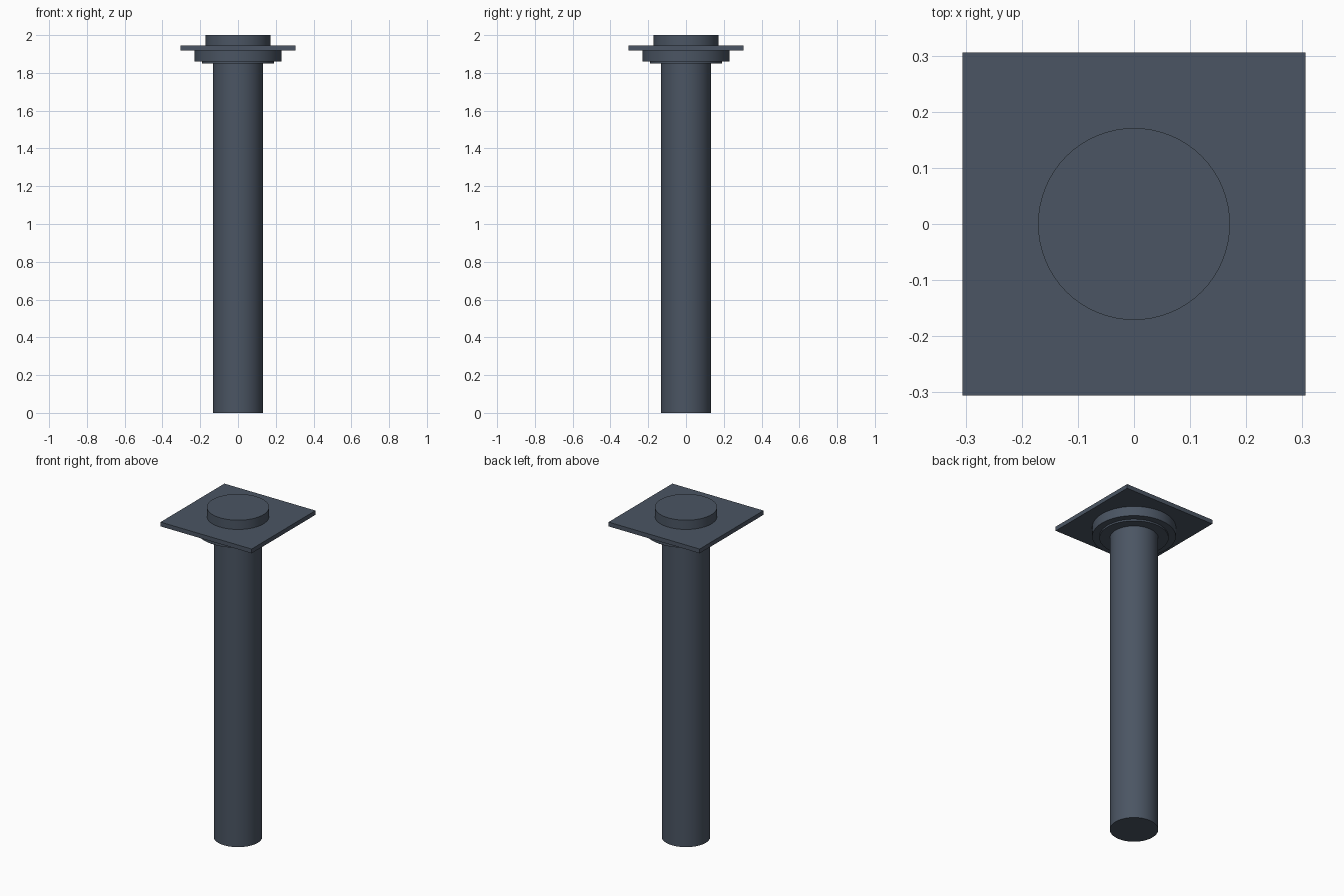
import bpy
import math

if "Cube" in bpy.data.objects:
    bpy.data.objects.remove(bpy.data.objects["Cube"])

slate = bpy.data.materials.new("slate_grey")
slate.diffuse_color = (0.070, 0.091, 0.125, 1)
slate.use_nodes = True
slate.node_tree.nodes["Principled BSDF"].inputs["Base Color"].default_value = slate.diffuse_color


def disc(name, radius, z0, z1):
    """Upright smooth cylinder between two heights."""
    bpy.ops.mesh.primitive_cylinder_add(
        vertices=64, radius=radius, depth=z1 - z0, location=(0, 0, (z0 + z1) / 2))
    ob = bpy.context.object
    ob.name = name
    ob.data.materials.append(slate)
    bpy.ops.object.shade_smooth_by_angle(angle=math.radians(30))
    return ob


# Long round shaft and stepped collar under the plate
disc("shaft", 0.133, 0.0, 1.85)
disc("lower_collar", 0.19, 1.85, 1.86)
disc("upper_collar", 0.23, 1.86, 1.918)

# Thin square plate
bpy.ops.mesh.primitive_cube_add(size=1, location=(0, 0, 1.931))
plate = bpy.context.object
plate.name = "square_plate"
plate.scale = (0.611, 0.611, 0.026)
bpy.ops.object.transform_apply(location=False, rotation=False, scale=True)
plate.data.materials.append(slate)

# Round boss on top
disc("top_boss", 0.171, 1.944, 2.0)
